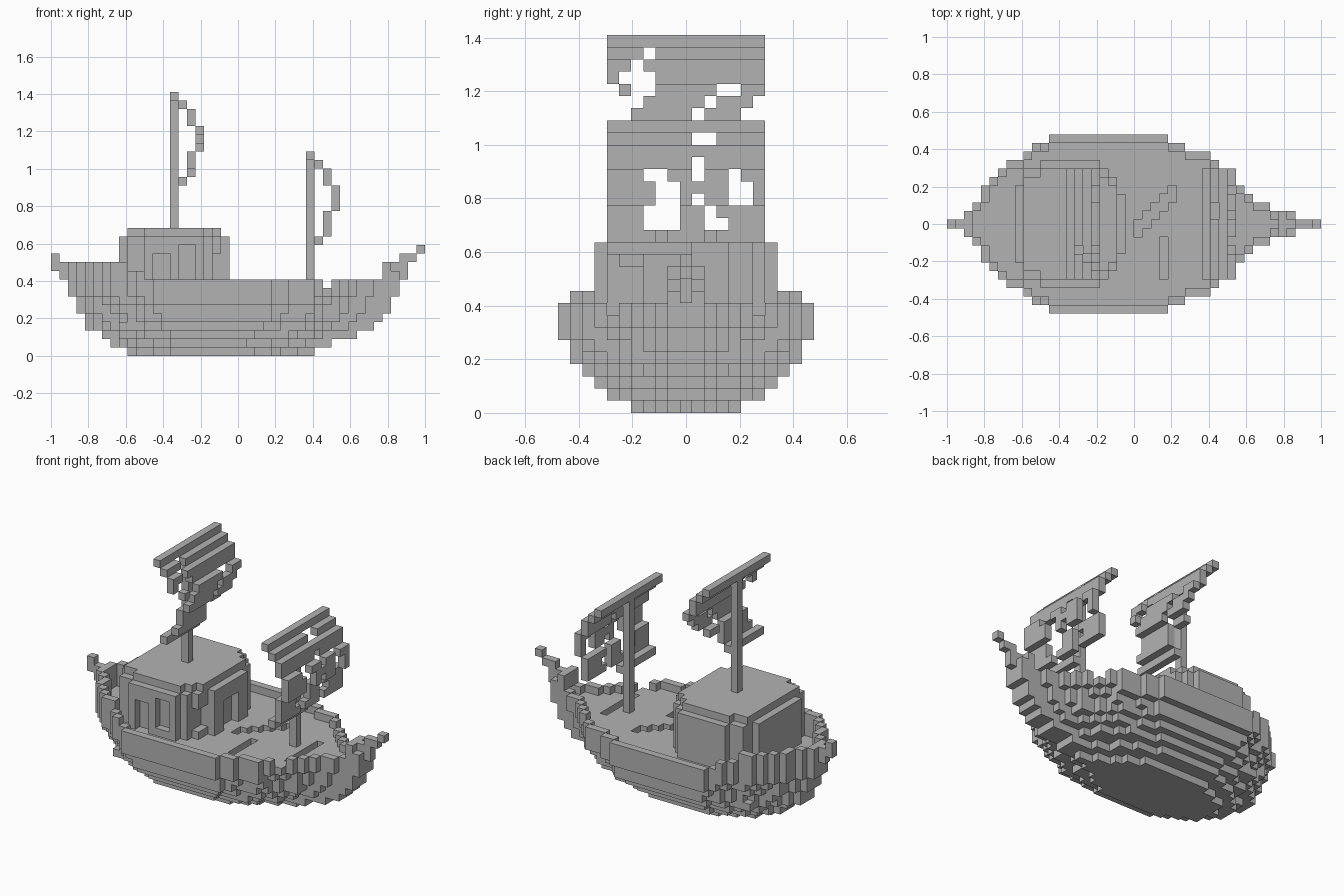
import bpy
import bmesh
from mathutils import Vector

cube = bpy.data.objects.get("Cube")
if cube:
    bpy.data.objects.remove(cube, do_unlink=True)

U = 1 / 22  # block size
grey = bpy.data.materials.new("plain_grey")
grey.use_nodes = True
tone = (0.45, 0.45, 0.45, 1)
grey.diffuse_color = tone
grey.node_tree.nodes["Principled BSDF"].inputs["Base Color"].default_value = tone


def build(name, cells):
    """Skin a set of grid cells with their exposed square faces."""
    bm = bmesh.new()
    verts = {}
    for cell in cells:
        for axis in range(3):
            for side in (0, 1):
                near = list(cell)
                near[axis] += 2 * side - 1
                if tuple(near) in cells:
                    continue
                ring = []
                for a, b in ((0, 0), (1, 0), (1, 1), (0, 1)):
                    c = list(cell)
                    c[axis] += side
                    c[(axis + 1) % 3] += a
                    c[(axis + 2) % 3] += b
                    key = tuple(c)
                    if key not in verts:
                        x, y, z = key
                        verts[key] = bm.verts.new(Vector((x - 22, y - 0.5, z)) * U)
                    ring.append(verts[key])
                bm.faces.new(ring if side else ring[::-1])
    mesh = bpy.data.meshes.new(name)
    bm.to_mesh(mesh)
    bm.free()
    mesh.materials.append(grey)
    obj = bpy.data.objects.new(name, mesh)
    bpy.context.collection.objects.link(obj)


def box(x0, x1, y0, y1, z0, z1):
    return {(x, y, z) for x in range(x0, x1 + 1)
            for y in range(y0, y1 + 1) for z in range(z0, z1 + 1)}


# Half width of the hull at deck level, stern to bow
PLAN = [0, 0, 1, 2, 4, 5, 6, 7, 7, 8, 9, 9] + [10] * 14 + \
       [9, 9, 8, 8, 8, 7, 6, 5, 4, 3, 2, 2, 1, 1, 1, 0, 0, 0]


def layer(first, last, width, z):
    cells = set()
    for x in range(first, last + 1):
        t = (x - first) / (last - first)
        w = round(PLAN[round(2 + 38 * t)] * width / 10)
        cells |= box(x, x, -w, w, z, z)
    return cells


def rim(cells):
    return {(x, y, z) for x, y, z in cells
            if any((x + a, y + b, z) not in cells
                   for a, b in ((1, 0), (-1, 0), (0, 1), (0, -1)))}


# Hull: (first column, last column, half width) per layer, bottom up
LAYERS = [(9, 30, 4), (7, 32, 6), (6, 35, 7), (4, 37, 8), (4, 38, 9),
          (3, 39, 9), (3, 39, 10), (2, 40, 10)]
hull = set()
for z, (first, last, width) in enumerate(LAYERS):
    hull |= layer(first, last, width, z)
for i in range(5):  # worn deck slots
    hull -= box(22 + i, 22 + i, i - 1, i, 7, 7)
hull -= box(25, 25, -6, -2, 7, 7) | box(32, 32, -4, 2, 7, 7)
build("hull", hull)

# Low rail around the deck, taller at the stern
rail = rim(layer(2, 40, 10, 8))
rail -= box(32, 32, -10, 10, 8, 8)
rail |= {c for c in rim(layer(2, 40, 10, 9)) if c[0] <= 10}
rail |= {c for c in rim(layer(2, 40, 10, 10)) if c[0] <= 8}
build("deck_rail", rail)

# Stem and stern posts
build("stern_post", box(1, 2, 0, 0, 9, 10) | box(0, 0, 0, 0, 10, 11))
build("bow_post", box(39, 40, -1, 1, 9, 9) | box(39, 39, -1, 1, 10, 10)
      | box(40, 41, 0, 0, 9, 10) | box(41, 42, 0, 0, 11, 11)
      | box(43, 43, 0, 0, 12, 12))

# Cabin with rounded corners and a smaller roof
cabin = set()
for x, w in enumerate([4, 6, 6, 7, 7, 7, 7, 7, 7, 7, 6, 5, 3], start=8):
    cabin |= box(x, x, -w, w, 8, 13)
    if 9 <= x <= 19:
        cabin |= box(x, x, 1 - w, w - 1, 14, 14)
cabin |= box(11, 17, -6, 6, 14, 14)
cabin -= box(12, 13, -7, -7, 8, 11) | box(15, 16, -7, -7, 9, 12)  # niches
cabin -= box(20, 20, -1, 1, 8, 11) | box(19, 19, -5, -4, 9, 11)
build("cabin", cabin)

# Tattered sails, top row first; the bulge is the row's offset from the mast
BULGE = [0, 1, 2, 2, 3, 3, 3, 2, 2, 2, 1]
MAIN = """#############
###.#########
##.##########
#...#########
.#..#####..##
...#####.###.
..#####.###..
..#####.##...
..#####......
.######......
#######......"""
FORE = """#############
#######..####
#############
#######.#####
###..##.##.##
####..####..#
####..#.##..#
###...##.####
###...##..###
####.###.####
#######......"""


def rigging(name, column, base, top, pattern):
    build(name + "_mast", box(column, column, 0, 0, base, top - 1))
    cells = set()
    for row, text in enumerate(pattern.split()):
        for y, mark in enumerate(text):
            if mark == "#":
                cells.add((column + BULGE[row], y - 6, top - row))
    build(name + "_sail", cells)


rigging("main", 14, 15, 30, MAIN)
rigging("fore", 30, 8, 23, FORE)
